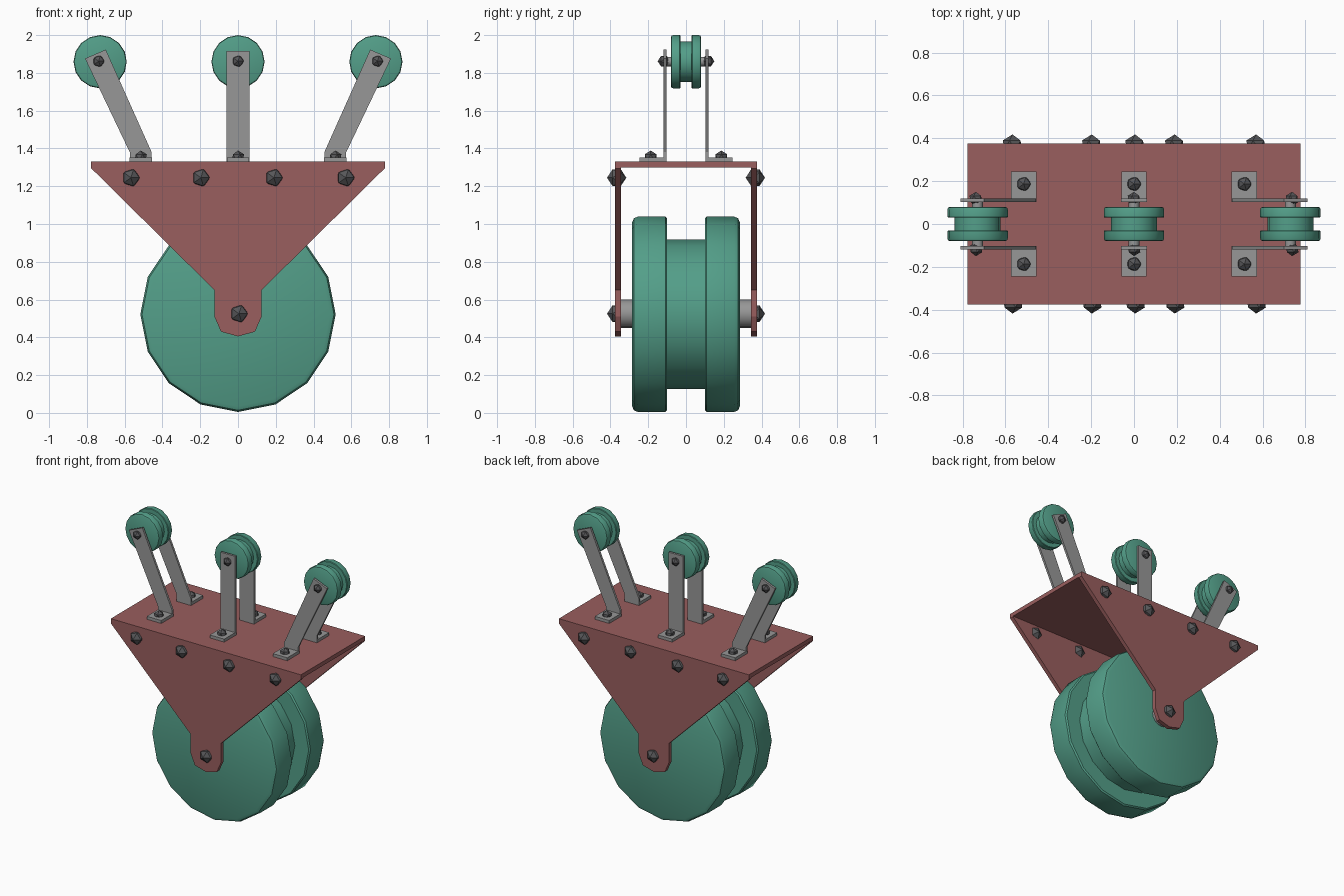
import bpy, bmesh, math
from mathutils import Matrix, Vector

if "Cube" in bpy.data.objects:
    bpy.data.objects.remove(bpy.data.objects["Cube"])


def material(name, rgb):
    m = bpy.data.materials.new(name)
    m.use_nodes = True
    m.diffuse_color = (*rgb, 1)
    m.node_tree.nodes["Principled BSDF"].inputs["Base Color"].default_value = (*rgb, 1)
    return m


GREEN = material("wheel green", (0.087, 0.345, 0.25))
RED = material("bracket red", (0.32, 0.112, 0.112))
STEEL = material("light steel", (0.31, 0.31, 0.31))
DARK = material("dark bolt grey", (0.095, 0.095, 0.1))


def finish(name, bm, mat, smooth=False):
    bmesh.ops.recalc_face_normals(bm, faces=bm.faces)
    me = bpy.data.meshes.new(name)
    bm.to_mesh(me)
    bm.free()
    me.materials.append(mat)
    ob = bpy.data.objects.new(name, me)
    bpy.context.collection.objects.link(ob)
    if smooth:
        bpy.ops.object.select_all(action="DESELECT")
        ob.select_set(True)
        bpy.context.view_layer.objects.active = ob
        bpy.ops.object.shade_smooth_by_angle(angle=math.radians(35))
    return ob


def box(name, lo, hi, mat):
    bm = bmesh.new()
    lo, hi = Vector(lo), Vector(hi)
    bmesh.ops.create_cube(bm, size=1, matrix=Matrix.Translation((lo + hi) / 2)
                          @ Matrix.Diagonal((*(hi - lo), 1)))
    finish(name, bm, mat)


def plate(name, outline, y0, y1, mat):
    """Extrude an x-z outline between two y positions."""
    bm = bmesh.new()
    face = bm.faces.new([bm.verts.new((x, y0, z)) for x, z in outline])
    out = bmesh.ops.extrude_face_region(bm, geom=[face])["geom"]
    verts = [v for v in out if isinstance(v, bmesh.types.BMVert)]
    bmesh.ops.translate(bm, verts=verts, vec=(0, y1 - y0, 0))
    finish(name, bm, mat)


def wheel(name, x, z, rim, groove, inner, outer, bevel):
    """Grooved pulley wheel turned about the y axis."""
    half = [(groove, inner), (rim - bevel * 0.3, inner), (rim, inner + bevel * 0.3),
            (rim, outer - bevel), (rim - bevel * 0.3, outer - bevel * 0.3),
            (rim - bevel, outer), (0, outer)]
    profile = [(r, -y) for r, y in reversed(half)] + half
    bm = bmesh.new()
    verts = [bm.verts.new((r, y, 0)) for r, y in profile]
    edges = [bm.edges.new(pair) for pair in zip(verts, verts[1:])]
    bmesh.ops.spin(bm, geom=verts + edges, cent=(0, 0, 0), axis=(0, 1, 0),
                   angle=math.tau, steps=16, use_duplicate=False)
    bmesh.ops.remove_doubles(bm, verts=bm.verts, dist=0.0005)
    bmesh.ops.translate(bm, verts=bm.verts, vec=(x, 0, z))
    finish(name, bm, GREEN, True)


def axle(name, x, z, radius, half):
    bm = bmesh.new()
    bmesh.ops.create_cone(bm, cap_ends=True, segments=16, radius1=radius, radius2=radius,
                          depth=2 * half, matrix=Matrix.Translation((x, 0, z))
                          @ Matrix.Rotation(math.pi / 2, 4, "X"))
    finish(name, bm, STEEL, True)


def bolt(name, pos, radius, upright=False):
    bm = bmesh.new()
    turn = Matrix() if upright else Matrix.Rotation(math.pi / 2, 4, "X")
    bmesh.ops.create_icosphere(bm, subdivisions=1, radius=radius,
                               matrix=Matrix.Translation(pos) @ turn)
    finish(name, bm, DARK)


# Main wheel
wheel("main_wheel", 0, 0.522, 0.517, 0.395, 0.1, 0.285, 0.03)
axle("main_axle", 0, 0.525, 0.075, 0.36)

# Folded bracket
box("bracket_top", (-0.777, -0.375, 1.3), (0.777, 0.375, 1.33), RED)
right_half = [(0.777, 1.33), (0.777, 1.295), (0.125, 0.65), (0.125, 0.51), (0.09, 0.43)]
outline = right_half + [(0, 0.405)] + [(-x, z) for x, z in reversed(right_half)]

for side, s in (("front", -1), ("back", 1)):
    plate(side + "_bracket_side", outline, s * 0.345, s * 0.375, RED)
    bolt(side + "_axle_bolt", (0.005, s * 0.367, 0.525), 0.051)
    for x in (-0.567, -0.197, 0.19, 0.57):
        bolt(side + "_bracket_bolt", (x, s * 0.367, 1.245), 0.051)

# Three small wheels, each held by a pair of footed arms
for label, d in (("right", -1), ("middle", 0), ("left", 1)):
    foot_x, top_x = d * 0.515, d * 0.73
    wheel(label + "_small_wheel", top_x, 1.859, 0.141, 0.107, 0.03, 0.08, 0.012)
    axle(label + "_small_axle", top_x, 1.86, 0.025, 0.11)
    if d:
        arm = [(d * x, z) for x, z in ((0.457, 1.33), (0.573, 1.33), (0.573, 1.38),
                                       (0.81, 1.876), (0.7, 1.923), (0.457, 1.38))]
    else:
        arm = [(-0.06, 1.33), (0.06, 1.33), (0.06, 1.915), (-0.06, 1.915)]
    for side, s in (("front", -1), ("back", 1)):
        part = label + "_" + side
        plate(part + "_arm", arm, s * 0.102, s * 0.118, STEEL)
        ys = sorted((s * 0.102, s * 0.245))
        box(part + "_foot", (foot_x - 0.059, ys[0], 1.329),
            (foot_x + 0.059, ys[1], 1.352), STEEL)
        bolt(part + "_foot_bolt", (foot_x, s * 0.187, 1.353), 0.036, True)
        bolt(part + "_arm_bolt", (d * 0.738, s * 0.117, 1.862), 0.033)
